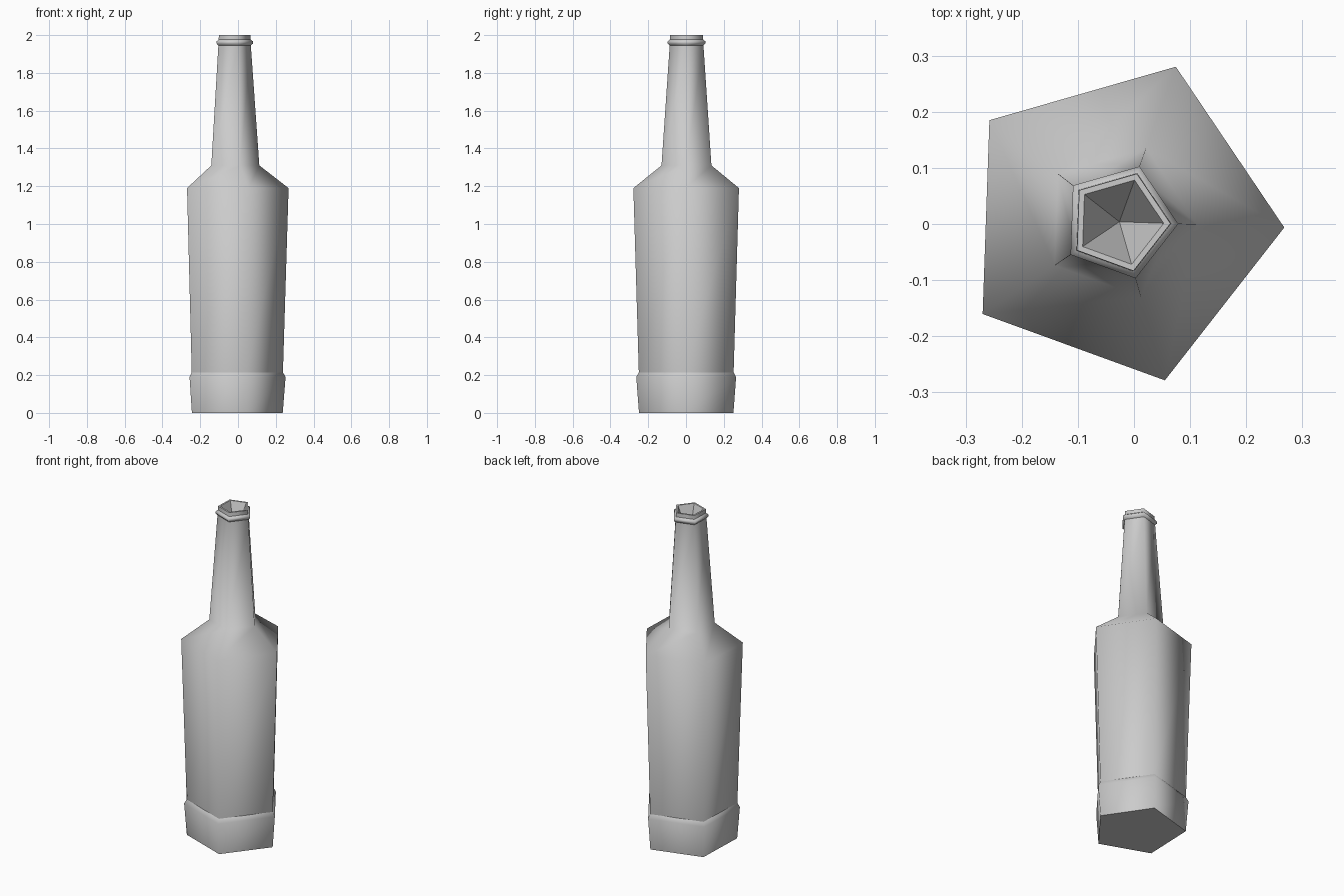
import bpy
import bmesh
from math import cos, sin, radians, tau

if "Cube" in bpy.data.objects:
    bpy.data.objects.remove(bpy.data.objects["Cube"], do_unlink=True)

SIDES = 5
CENTRE = (-0.026, 0.004)
TURN = radians(-2)

# One grey for the whole bottle
grey = bpy.data.materials.new("plain_grey")
grey.use_nodes = True
colour = (0.6, 0.6, 0.6, 1)
grey.diffuse_color = colour
grey.node_tree.nodes["Principled BSDF"].inputs["Base Color"].default_value = colour


def lathe(name, profile, floor_z=None, tip_z=None):
    """Turn (radius, height, sharp) rings into a five-sided shell.
    floor_z closes the first ring flat, tip_z closes the last ring to a point."""
    bm = bmesh.new()
    rings = []
    for r, z, _ in profile:
        angles = [TURN + tau * i / SIDES for i in range(SIDES)]
        rings.append([bm.verts.new((CENTRE[0] + r * cos(a),
                                    CENTRE[1] + r * sin(a), z)) for a in angles])
    for low, high in zip(rings, rings[1:]):
        for i in range(SIDES):
            j = (i + 1) % SIDES
            bm.faces.new((low[i], low[j], high[j], high[i]))
    if floor_z is not None:
        bm.faces.new(rings[0][::-1])
    tip_edges = []
    if tip_z is not None:
        tip = bm.verts.new((*CENTRE, tip_z))
        for i in range(SIDES):
            bm.faces.new((rings[-1][i], rings[-1][(i + 1) % SIDES], tip))
        tip_edges = list(tip.link_edges)
    for face in bm.faces:
        face.smooth = True
    # Crisp edges around the marked rings and inside the mouth
    for ring, (_, _, sharp) in zip(rings, profile):
        if sharp:
            for i in range(SIDES):
                bm.edges.get((ring[i], ring[(i + 1) % SIDES])).smooth = False
    for edge in tip_edges:
        edge.smooth = False
    mesh = bpy.data.meshes.new(name)
    bm.to_mesh(mesh)
    bm.free()
    mesh.materials.append(grey)
    obj = bpy.data.objects.new(name, mesh)
    bpy.context.collection.objects.link(obj)
    return obj


# Foot, body, shoulder, neck, collar ring, lip and hollow mouth
lathe("bottle", [
    (0.263, 0.0, True),      # base
    (0.278, 0.19, False),    # foot band
    (0.264, 0.215, True),    # step into body
    (0.294, 1.19, False),    # shoulder edge
    (0.139, 1.31, False),    # neck root
    (0.094, 1.945, True),    # under collar
    (0.105, 1.955, False),
    (0.105, 1.967, False),
    (0.092, 1.977, True),    # over collar
    (0.091, 2.0, True),      # lip
    (0.079, 2.0, True),      # mouth rim
], floor_z=0.0, tip_z=1.82)
